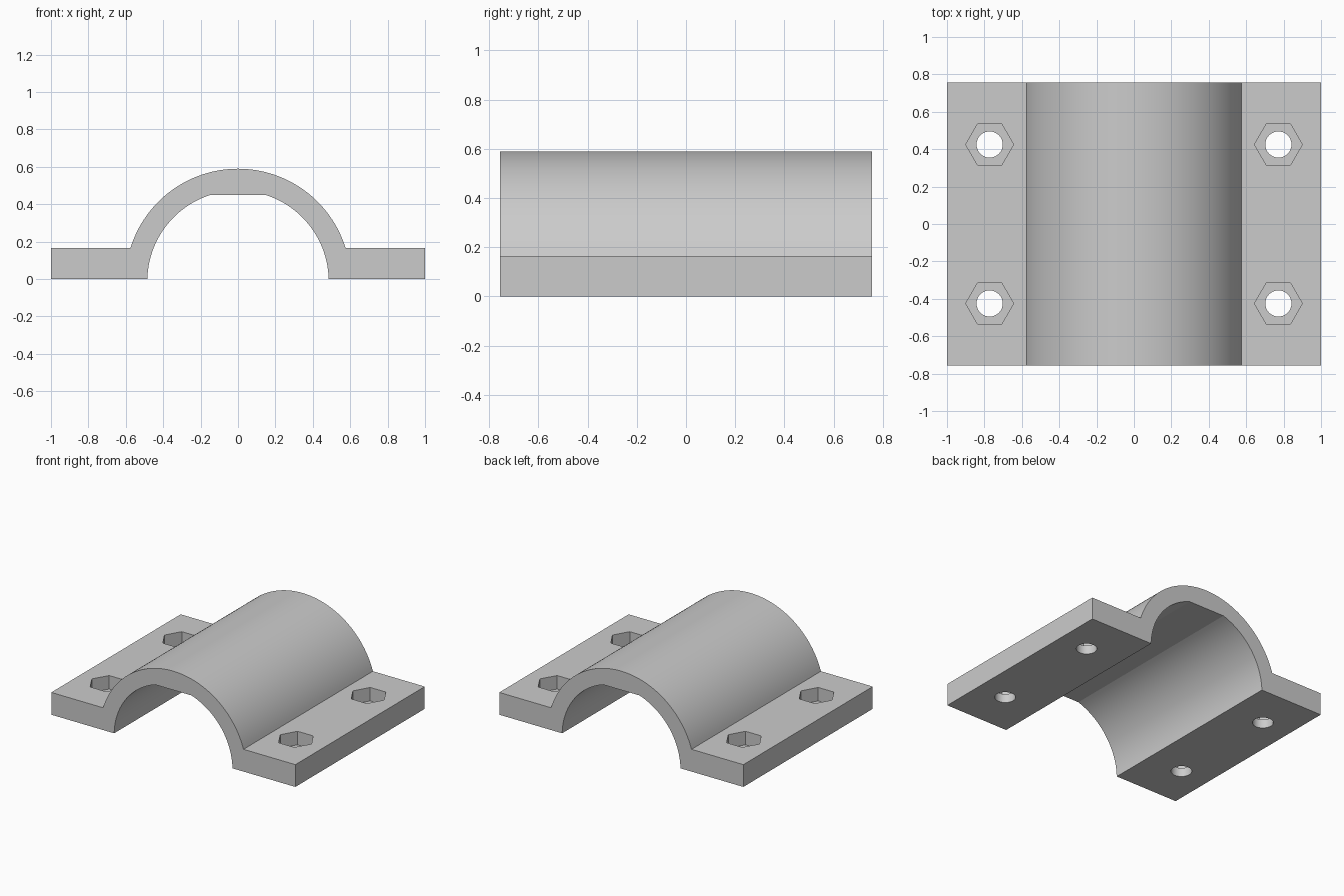
import bpy
import bmesh
from math import sqrt, atan2, sin, cos, pi, radians

cube = bpy.data.objects.get("Cube")
if cube:
    bpy.data.objects.remove(cube, do_unlink=True)

HALF_W, HALF_D, FLANGE = 1.0, 0.757, 0.165
AXIS_Z, R_OUT, R_IN, FLAT_Z = -0.012, 0.602, 0.485, 0.45

grey = bpy.data.materials.new("light grey")
grey.use_nodes = True
colour = (0.6, 0.6, 0.6, 1)
grey.diffuse_color = colour
grey.node_tree.nodes["Principled BSDF"].inputs["Base Color"].default_value = colour


def arc(radius, z_start, z_end, steps, x_sign=1):
    """Arc about the saddle axis between two heights, on one side."""
    def angle(z):
        return atan2(z - AXIS_Z, sqrt(max(radius ** 2 - (z - AXIS_Z) ** 2, 0)))
    a, b = angle(z_start), angle(z_end)
    pts = []
    for i in range(steps + 1):
        t = a + (b - a) * i / steps
        pts.append((x_sign * radius * cos(t), AXIS_Z + radius * sin(t)))
    return pts


# Half profile from the inner crown down, around the flange and up to the top
half = arc(R_IN, FLAT_Z, 0, 24)
half += [(HALF_W, 0), (HALF_W, FLANGE)]
half += arc(R_OUT, FLANGE, AXIS_Z + R_OUT, 32)
profile = half + [(-x, z) for x, z in reversed(half[:-1])]

# Clamp body: profile extruded along the saddle axis
bm = bmesh.new()
face = bm.faces.new([bm.verts.new((x, -HALF_D, z)) for x, z in profile])
ext = bmesh.ops.extrude_face_region(bm, geom=[face])
moved = [v for v in ext["geom"] if isinstance(v, bmesh.types.BMVert)]
bmesh.ops.translate(bm, verts=moved, vec=(0, 2 * HALF_D, 0))
bmesh.ops.recalc_face_normals(bm, faces=bm.faces)
mesh = bpy.data.meshes.new("clamp_half")
bm.to_mesh(mesh)
bm.free()
clamp = bpy.data.objects.new("clamp_half", mesh)
bpy.context.collection.objects.link(clamp)
mesh.materials.append(grey)


def cut(name, sides, radius, x, y, z0, z1):
    """Subtract an upright prism from the clamp."""
    bpy.ops.mesh.primitive_cylinder_add(
        vertices=sides, radius=radius, depth=z1 - z0,
        location=(x, y, (z0 + z1) / 2),
        rotation=(0, 0, pi / 2))
    cutter = bpy.context.object
    cutter.name = name
    cutter.hide_render = True
    cutter.data.materials.append(grey)
    mod = clamp.modifiers.new(name, 'BOOLEAN')
    mod.operation = 'DIFFERENCE'
    mod.solver = 'EXACT'
    mod.object = cutter
    bpy.context.view_layer.objects.active = clamp
    bpy.ops.object.modifier_apply(modifier=mod.name)
    bpy.data.objects.remove(cutter, do_unlink=True)


# Bolt holes with hexagonal nut pockets
for x in (-0.772, 0.772):
    for y in (-0.425, 0.425):
        cut("nut_pocket", 6, 0.128, x, y, FLANGE - 0.1, 0.3)
        cut("bolt_hole", 32, 0.07, x, y, -0.1, 0.3)

bpy.ops.object.select_all(action='DESELECT')
clamp.select_set(True)
bpy.context.view_layer.objects.active = clamp
bpy.ops.object.shade_smooth_by_angle(angle=radians(14))
